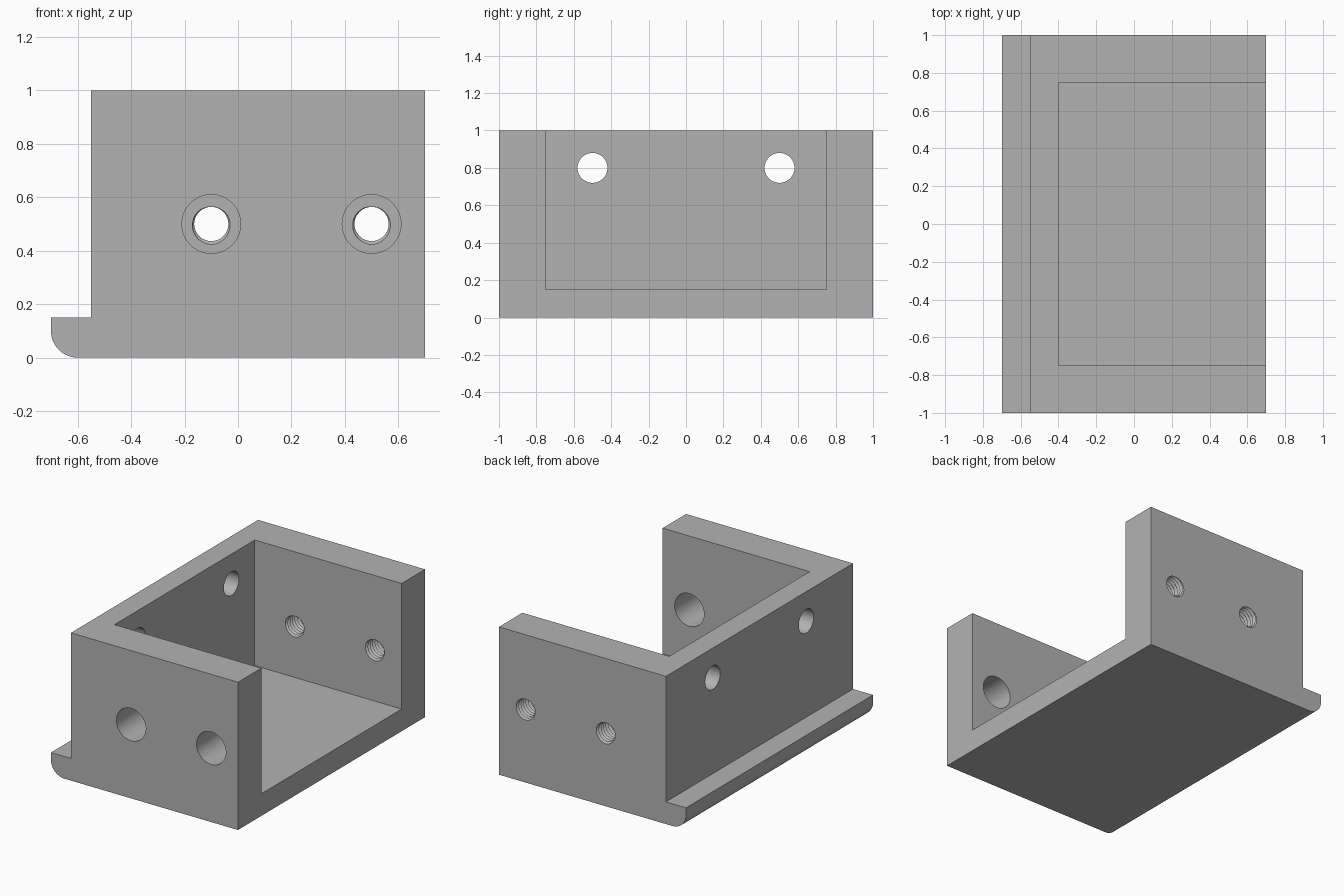
import bpy, bmesh
from math import sin, cos, pi
from mathutils import Matrix, Vector

cube = bpy.data.objects.get("Cube")
if cube:
    bpy.data.objects.remove(cube, do_unlink=True)

# Plain grey material
GREY = (0.45, 0.45, 0.45, 1)
grey = bpy.data.materials.new("plain grey")
grey.use_nodes = True
grey.diffuse_color = GREY
grey.node_tree.nodes["Principled BSDF"].inputs["Base Color"].default_value = GREY


def finish(name, bm):
    bmesh.ops.recalc_face_normals(bm, faces=bm.faces)
    mesh = bpy.data.meshes.new(name)
    bm.to_mesh(mesh)
    bm.free()
    mesh.materials.append(grey)
    ob = bpy.data.objects.new(name, mesh)
    bpy.context.collection.objects.link(ob)
    return ob


def cut(target, cutter):
    cutter.hide_render = True
    mod = target.modifiers.new("cut", 'BOOLEAN')
    mod.operation = 'DIFFERENCE'
    mod.solver = 'EXACT'
    mod.object = cutter
    bpy.context.view_layer.objects.active = target
    bpy.ops.object.modifier_apply(modifier=mod.name)
    bpy.data.objects.remove(cutter, do_unlink=True)


def box(name, lo, hi):
    lo, hi = Vector(lo), Vector(hi)
    bm = bmesh.new()
    bmesh.ops.create_cube(bm, size=1, matrix=Matrix.Translation((lo + hi) / 2)
                          @ Matrix.Diagonal((*(hi - lo), 1)))
    return finish(name, bm)


def drill(name, centre, radius, depth, axis):
    bm = bmesh.new()
    turn = Matrix.Rotation(pi / 2, 4, 'X' if axis == 'Y' else 'Y')
    bmesh.ops.create_cone(bm, cap_ends=True, segments=64, radius1=radius,
                          radius2=radius, depth=depth,
                          matrix=Matrix.Translation(centre) @ turn)
    return finish(name, bm)


def thread_tap(name, x, z, start, end, minor=0.064, major=0.077, pitch=0.025, seg=40):
    """Right-handed screw shape along y, closed by a cone at each end."""
    bm = bmesh.new()
    rows = 2 * round((end - start) / pitch)
    grid = []
    for k in range(rows + 1):
        r = major if k % 2 else minor
        grid.append([bm.verts.new((x + r * sin(2 * pi * i / seg),
                                   start + pitch * (k / 2 + i / seg),
                                   z + r * cos(2 * pi * i / seg)))
                     for i in range(seg)])
    for k in range(rows):
        for i in range(seg - 1):
            bm.faces.new((grid[k][i], grid[k][i + 1],
                          grid[k + 1][i + 1], grid[k + 1][i]))
        if k + 3 <= rows:  # seam joins one full pitch further on
            bm.faces.new((grid[k][-1], grid[k + 2][0],
                          grid[k + 3][0], grid[k + 1][-1]))
    rim = [e for e in bm.edges if e.is_boundary]
    middle = (start + end) / 2
    tips = [bm.verts.new((x, y, z)) for y in (start - 4 * pitch, end + 5 * pitch)]
    for e in rim:
        y = (e.verts[0].co.y + e.verts[1].co.y) / 2
        bm.faces.new((*e.verts, tips[y > middle]))
    return finish(name, bm)


# Body: side profile with a round-bottomed lip, extruded along y
R = 0.1
profile = [(0.7, 0), (0.7, 1), (-0.55, 1), (-0.55, 0.15), (-0.7, 0.15)]
profile += [(-0.7 + R - R * cos(a), R - R * sin(a))
            for a in (pi / 2 * i / 16 for i in range(17))]
bm = bmesh.new()
face = bm.faces.new([bm.verts.new((x, -1, z)) for x, z in profile])
sweep = bmesh.ops.extrude_face_region(bm, geom=[face])["geom"]
bmesh.ops.translate(bm, vec=(0, 2, 0),
                    verts=[v for v in sweep if isinstance(v, bmesh.types.BMVert)])
body = finish("bracket_body", bm)

# Pocket open to the top and to the left end
cut(body, box("pocket_cutter", (-0.4, -0.75, 0.15), (0.9, 0.75, 1.2)))

# Clearance holes in the front wall, threaded holes in the back wall
for x in (-0.1, 0.5):
    cut(body, drill("clearance_cutter", (x, -0.9, 0.5), 0.11, 0.5, 'Y'))
    cut(body, thread_tap("thread_cutter", x, 0.5, 0.65, 1.1))

# Mounting holes in the side wall
for y in (-0.5, 0.5):
    cut(body, drill("mounting_cutter", (-0.475, y, 0.8), 0.08, 0.4, 'X'))

bpy.ops.object.select_all(action='DESELECT')
body.select_set(True)
bpy.context.view_layer.objects.active = body
bpy.ops.object.shade_smooth_by_angle()
